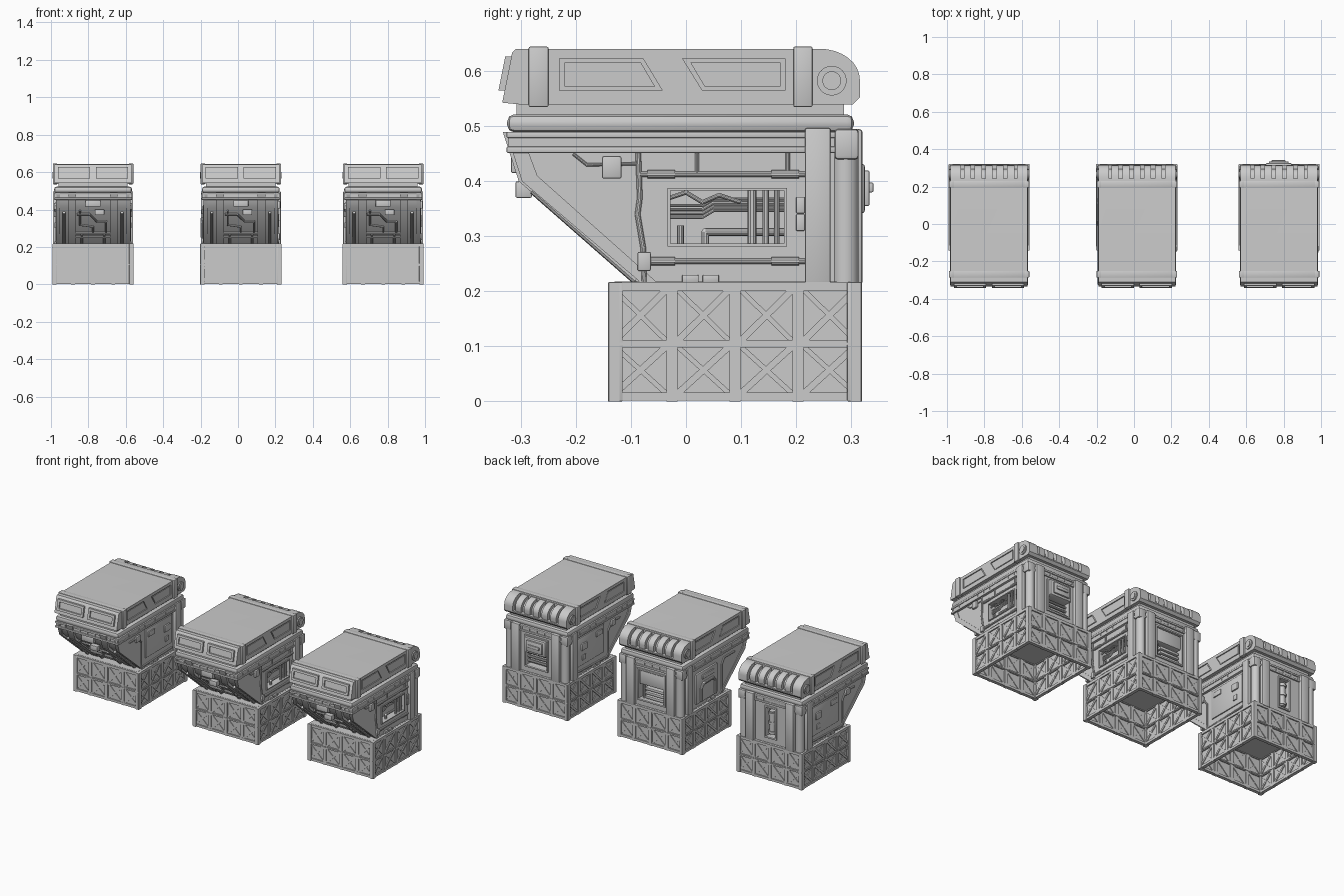
import bpy, bmesh, math
from mathutils import Matrix, Vector as V

UNITS = (-0.775, 0.015, 0.776)          # x centres of left, middle, right unit


class Part:
    """Collects primitives in one mesh, then places it at each given x."""
    def __init__(self, name):
        self.name, self.bm = name, bmesh.new()

    def box(self, x0, x1, y0, y1, z0, z1, bev=0):
        m = Matrix.Translation(((x0+x1)/2, (y0+y1)/2, (z0+z1)/2)) @ \
            Matrix.Diagonal((abs(x1-x0), abs(y1-y0), abs(z1-z0), 1))
        vs = bmesh.ops.create_cube(self.bm, size=1, matrix=m)['verts']
        if bev:
            es = list({e for v in vs for e in v.link_edges})
            bmesh.ops.bevel(self.bm, geom=es, offset=bev, segments=2, profile=0.5, affect='EDGES')

    def prism(self, pts, x0, x1):
        a, b = ([self.bm.verts.new((x, y, z)) for y, z in pts] for x in (x0, x1))
        self.bm.faces.new(a)
        self.bm.faces.new(b)
        for i in range(len(a)):
            j = (i+1) % len(a)
            self.bm.faces.new((a[i], a[j], b[j], b[i]))

    def strut(self, p, q, n, w, t):
        p, q, n = V(p), V(q), V(n)
        d = (q-p).normalized()
        c = d.cross(n)
        m = Matrix((d*(q-p).length, n*t, c*w)).transposed().to_4x4()
        bmesh.ops.create_cube(self.bm, size=1, matrix=Matrix.Translation((p+q)/2) @ m)

    def tube(self, pts, r, n=10):
        pts = [V(p) for p in pts]
        for p, q in zip(pts, pts[1:]):
            m = Matrix.Translation((p+q)/2) @ (q-p).to_track_quat('Z', 'Y').to_matrix().to_4x4()
            bmesh.ops.create_cone(self.bm, cap_ends=True, segments=n, radius1=r, radius2=r,
                                  depth=(q-p).length, matrix=m)
        for p in pts[1:-1]:
            bmesh.ops.create_icosphere(self.bm, subdivisions=2, radius=r, matrix=Matrix.Translation(p))

    def done(self, xs=UNITS, cutter=None):
        bmesh.ops.recalc_face_normals(self.bm, faces=self.bm.faces)
        me = bpy.data.meshes.new(self.name)
        self.bm.to_mesh(me)
        self.bm.free()
        obs = []
        for x in xs:
            ob = bpy.data.objects.new(self.name, me)
            ob.location.x = x
            bpy.context.collection.objects.link(ob)
            obs.append(ob)
            if cutter:
                cut = cutter.done([x])[0]
                mod = ob.modifiers.new('cut', 'BOOLEAN')
                mod.operation, mod.solver, mod.object = 'DIFFERENCE', 'EXACT', cut
                bpy.context.view_layer.objects.active = ob
                bpy.ops.object.modifier_apply(modifier='cut')
                bpy.data.objects.remove(cut)
        for ob in obs:
            ob.data.shade_smooth()
            ob.data.set_sharp_from_angle(angle=math.radians(35))
        return obs


def copies(ob):
    for x in UNITS[1:]:
        c = ob.copy()
        c.location.x = x
        bpy.context.collection.objects.link(c)


def arc(cy, cz, ry, rz, n=8):           # quarter ellipse, top to back
    return [(cy+ry*math.sin(i/n*math.pi/2), cz+rz*math.cos(i/n*math.pi/2)) for i in range(n+1)]


# crate base: four truss walls around a hollow
base = Part('base_truss')
for axis, plane, u0, u1 in ((0, -.205, -.14, .318), (0, .205, -.14, .318),
                            (1, -.130, -.215, .215), (1, .308, -.215, .215)):
    at = (lambda u, z: (plane, u, z)) if axis == 0 else (lambda u, z: (u, plane, z))
    nrm = (1, 0, 0) if axis == 0 else (0, 1, 0)
    base.strut(at(u0+.01, .108), at(u1-.01, .108), nrm, .2, .005)     # backing sheet
    for z, w in ((.009, .014), (.105, .014), (.209, .016)):
        base.strut(at(u0, z), at(u1, z), nrm, w, .019)
    base.strut(at(u0, .105), at(u1, .105), nrm, .005, .024)
    step = (u1-u0)/4
    for i in range(5):
        u = u0 + i*step + (.008 if i == 0 else -.008 if i == 4 else 0)
        base.strut(at(u, 0), at(u, .216), nrm, .02, .018)
    for i in range(4):
        a, b = u0+i*step+.01, u0+(i+1)*step-.01
        for lo, hi in ((.014, .1), (.11, .203)):
            base.strut(at(a, lo), at(b, hi), nrm, .012, .014)
            base.strut(at(a, hi), at(b, lo), nrm, .009, .012)
for sx in (-1, 1):
    for y in (-.128, .306):
        base.box(sx*.193, sx*.217, y-.013, y+.013, 0, .217, .002)
base.box(-.2, .2, -.13, .305, .205, .218)
base.done()

# belt and neck under the lid
belt = Part('belt')
belt.box(-.2, .2, -.318, .304, .453, .49)
for z in (.457, .484):
    belt.box(-.209, .209, -.326, .31, z-.005, z+.006, .002)
for sx in (-1, 1):
    for i in range(13):
        y = -.315 + i*.05
        belt.box(sx*.195, sx*.207, y-.005, y+.005, .46, .482)
for i in range(9):
    belt.box(-.2+i*.05-.005, -.2+i*.05+.005, -.323, .308, .46, .482)
belt.done()
neck = Part('neck')
neck.box(-.208, .208, -.325, .305, .489, .522, .013)
neck.box(-.185, .185, -.308, .287, .5, .55)
neck.done()

# lid with recessed side panels and rear vent bay
lid = Part('lid')
lid.prism([(-.303, .54), (-.334, .543), (-.316, .634), (-.309, .641)] + arc(.243, .585, .073, .056)
          + [(.316, .553), (.303, .54)], -.206, .206)
cut = Part('lid_cutter')
for sx in (-1, 1):
    cut.prism([(-.23, .623), (-.078, .623), (-.043, .565), (-.23, .565)], sx*.2, sx*.23)
    cut.prism([(-.006, .623), (.18, .623), (.18, .565), (.03, .565)], sx*.2, sx*.23)
cut.prism([(.243, .67)] + arc(.243, .58, .05, .04) + [(.293, .56), (.35, .56), (.35, .67)], -.15, .15)
copies(lid.done(UNITS[:1], cut)[0])

trim = Part('lid_trim')
for sx in (-1, 1):
    trim.prism([(-.221, .616), (-.082, .616), (-.056, .572), (-.221, .572)], sx*.19, sx*.203)
    trim.prism([(.008, .616), (.172, .616), (.172, .572), (.034, .572)], sx*.19, sx*.203)
    for y0, y1 in ((-.286, -.25), (.195, .23)):
        trim.box(sx*.19, sx*.215, y0, y1, .535, .645, .003)
    for r, x in ((.027, .213), (.017, .217)):
        trim.tube([(sx*.19, .265, .583), (sx*x, .265, .583)], r, 24)
    # framed front panels
    for x0, x1, z0, z1, o in ((.015, .188, .614, .627, 0), (.015, .188, .565, .577, 0),
                              (.015, .029, .565, .627, 0), (.174, .188, .565, .627, 0),
                              (.02, .18, .57, .62, .008)):
        f = [-.341+o+(z-.565)*.2 for z in (z0, z1)]
        trim.prism([(f[0], z0), (f[1], z1), (-.31, z1), (-.31, z0)], sx*x0, sx*x1)
trim.box(-.206, .206, -.286, -.25, .63, .644, .002)
trim.box(-.206, .206, .195, .23, .63, .644, .002)
trim.done()
ribs = Part('lid_vent_ribs')
for i in range(5):
    x = (i-2)*.058
    ribs.prism(arc(.243, .585, .07, .053) + [(.31, .562), (.285, .562)] + arc(.243, .58, .048, .038)[::-1],
               x-.019, x+.019)
ribs.done()

# pillars, posts and the ribs of the sloped front
frame = Part('frame')
for sx in (-1, 1):
    frame.box(sx*.18, sx*.214, .216, .263, .214, .497, .004)
    frame.box(sx*.105, sx*.16, .28, .321, .212, .495, .006)
    frame.tube([(sx*.183, .29, .212), (sx*.183, .29, .455)], .024, 20)
    frame.box(sx*.165, sx*.212, .27, .314, .44, .495, .006)
    for x0, x1, d in ((.09, .132, 0), (.178, .199, .006)):
        frame.prism([(-.333+d, .49), (-.304+d, .40), (-.086+d, .214), (-.05, .214), (-.27, .41), (-.3, .49)],
                    sx*x0, sx*x1)
frame.done()

# pipework on the sloped front
def slope(x, t, off=.008):
    return (x, -.295+.22*t-off*.66, .41-.193*t-off*.75)

front = Part('front_pipes')
for t in (.68, .78):
    front.tube([slope(-.09, t), slope(.09, t)], .007)
for sx in (-1, 1):
    front.tube([slope(sx*.155, .1), slope(sx*.155, .95)], .008)
    front.tube([slope(sx*.06, .7), slope(sx*.06, .98)], .007)
front.tube([slope(-.085, .15), slope(-.02, .15), slope(.02, .35), slope(.07, .35), slope(.07, .68)], .006)
front.tube([slope(-.07, .05), slope(-.07, .45), slope(0, .5), slope(0, .7)], .005)
front.box(.01, .06, -.31, -.28, .37, .4, .003)
front.box(-.04, .04, -.318, -.29, .415, .45, .003)
front.done()

# bodies: each unit has its own windows   (+x side, -x side, back half width)
KINDS = (('plate', 'plate', .032), ('window', 'hatch', .085), ('window', 'plate', .07))
for cx, (right, left, bw) in zip(UNITS, KINDS):
    body, cut = Part('body'), Part('body_cutter')
    body.prism([(-.31, .456), (-.294, .41), (-.075, .214), (.302, .214), (.302, .456)], -.195, .195)
    cut.box(-bw, bw, .262, .35, .255, .43)
    for sx, kind in ((1, right), (-1, left)):
        if kind == 'window':
            cut.box(sx*.15, sx*.25, -.03, .18, .285, .385)
    body.done([cx], cut)

    # side fittings
    kit = Part('side_fittings')
    for sx, kind in ((1, right), (-1, left)):
        X = sx*.197
        P = lambda y, z, o=0: (X+sx*o, y, z)
        if kind == 'window':
            for y0, y1, z0, z1 in ((-.034, .184, .383, .388), (-.034, .184, .282, .287),
                                   (-.034, -.028, .282, .388), (.178, .184, .282, .388)):
                kit.box(X-sx*.01, X+sx*.003, y0, y1, z0, z1)
            for z in (.413, .255):
                kit.tube([P(-.085, z), P(.216, z)], .005)
                for y in (-.045, .18):
                    kit.tube([P(y-.025, z), P(y+.025, z)], .0075)
            for y in (.02, .185):
                kit.tube([P(y, .413), P(y, .455)], .004)
            for i in range(4):                      # inner pipes
                z = .335+i*.007
                kit.tube([P(-.03, z, -.025), P(.03, z, -.025), P(.05, z+.012, -.025), P(.18, z+.012, -.025)], .003, 8)
            for y, r in ((.12, .008), (.145, .006), (.165, .005)):
                kit.tube([P(y, .286, -.013), P(y, .384, -.013)], r)
            kit.tube([P(-.01, .286, -.02), P(-.01, .32, -.02)], .006)
            kit.tube([P(.035, .286, -.02), P(.035, .308, -.02), P(.18, .308, -.02)], .007)
            kit.tube([P(-.03, .37, -.015), P(0, .38, -.015), P(.03, .362, -.015), P(.06, .375, -.015),
                      P(.1, .362, -.015)], .004)
            kit.tube([P(-.087, .455), P(-.084, .37), P(-.088, .34), P(-.078, .28), P(-.076, .216)], .005)
            kit.box(X, X+sx*.012, -.088, -.064, .237, .272, .003)
            kit.box(X, X+sx*.014, -.153, -.117, .405, .446, .004)
            kit.tube([P(-.205, .45), P(-.18, .43), P(-.087, .432)], .003)
            for z in (.342, .375-.07+.005):
                kit.box(X, X+sx*.008, .2, .216, z, z+.03, .002)
        elif kind == 'plate':
            kit.box(X-sx*.01, X+sx*.004, -.05, .2, .27, .44, .003)
            kit.box(X, X+sx*.01, -.03, .03, .39, .42, .003)
            kit.box(X, X+sx*.012, .12, .17, .36, .4, .003)
            kit.box(X, X+sx*.009, .13, .16, .3, .33, .002)
            kit.tube([P(-.2, .42), P(-.12, .42), P(-.09, .38), P(-.09, .23), P(.2, .24)], .005)
            kit.box(X, X+sx*.012, -.15, -.11, .4, .435, .003)
        else:                                       # hatch with rounded handle frame
            kit.box(X-sx*.01, X+sx*.008, -.03, .17, .24, .42, .006)
            kit.tube([P(.0, .25, .012), P(.0, .33, .012), P(.02, .35, .012), P(.11, .35, .012),
                      P(.13, .33, .012), P(.13, .25, .012)], .008)
            kit.box(X, X+sx*.014, .01, .12, .375, .4, .003)
            kit.tube([P(-.2, .42), P(-.1, .42), P(-.08, .39), P(-.08, .22)], .005)
        for y in (.008, .045):
            kit.box(X-sx*.01, X+sx*.008, y-.015, y+.015, .216, .23, .002)
    kit.done([cx])

    # rear fittings
    rear = Part('rear_fittings')
    for x0, x1, z0, z1 in ((-bw-.008, bw+.008, .428, .438), (-bw-.008, bw+.008, .247, .257),
                           (-bw-.008, -bw+.002, .247, .438), (bw-.002, bw+.008, .247, .438)):
        rear.box(x0, x1, .29, .31, z0, z1, .002)
    if bw < .05:                                    # tall canister
        rear.tube([(0, .288, .27), (0, .288, .41)], .018, 16)
        for z in (.285, .34, .395):
            rear.tube([(0, .288, z-.007), (0, .288, z+.007)], .023, 16)
        rear.tube([(-.022, .28, .255), (-.022, .28, .43)], .005)
    elif bw > .08:                                  # cover plate with lower bars
        rear.box(-.08, .08, .26, .304, .345, .425, .004)
        for z in (.27, .295, .32):
            rear.box(-.075, .05, .26, .295, z-.008, z+.008, .003)
        rear.tube([(.065, .28, .256), (.065, .28, .345)], .007)
    else:                                           # proud framed device over pipes
        for z in (.275, .3, .325):
            rear.tube([(-.07, .28, z), (.07, .28, z)], .007)
        rear.box(-.072, .068, .26, .325, .342, .432, .005)
        rear.box(-.055, .05, .32, .334, .355, .42, .004)
        rear.box(-.04, .035, .33, .341, .38, .398, .003)
    rear.done([cx])
